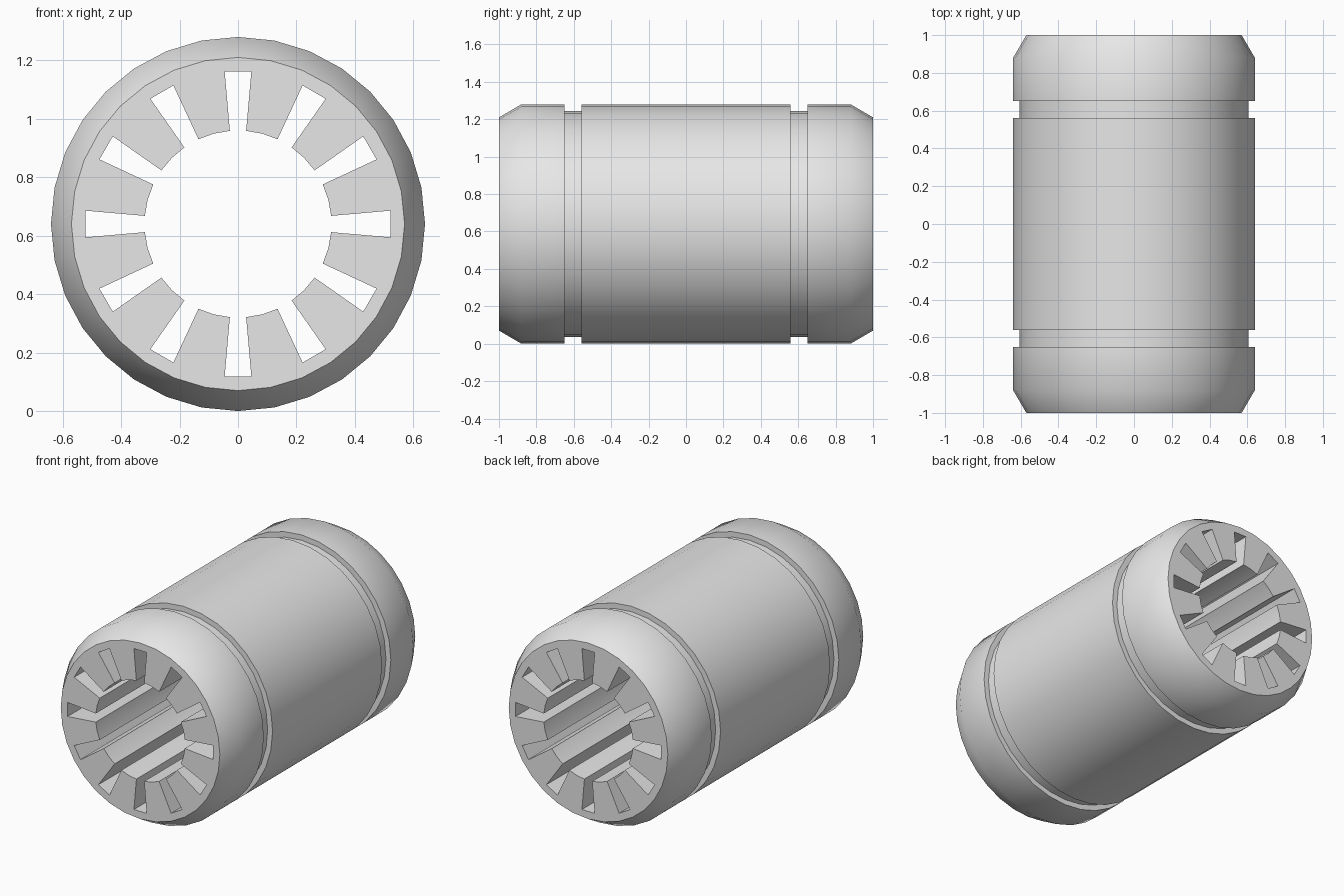
import bpy, bmesh
from math import sin, cos, radians

cube = bpy.data.objects.get("Cube")
if cube:
    bpy.data.objects.remove(cube, do_unlink=True)

RADIUS = 0.64
SIDES = 32
SLOTS = 12
BORE_R, SLOT_R = 0.32, 0.523
GROOVE_R, RIM_R = 0.605, 0.57

steel = bpy.data.materials.new("light_grey_steel")
steel.use_nodes = True
grey = (0.8, 0.8, 0.8, 1)
steel.diffuse_color = grey
steel.node_tree.nodes["Principled BSDF"].inputs["Base Color"].default_value = grey


def point(r, degrees, y):
    a = radians(degrees)
    return (r * sin(a), y, RADIUS + r * cos(a))


def add_ring(bm, outline, y):
    return [bm.verts.new(point(r, a, y)) for r, a in outline]


def bridge(bm, first, second):
    n = len(first)
    for i in range(n):
        j = (i + 1) % n
        bm.faces.new((first[i], first[j], second[j], second[i]))


def circle(r):
    return [(r, 360 * i / SIDES) for i in range(SIDES)]


bm = bmesh.new()

# Outer shell: chamfered ends and two retaining grooves
half = [(RIM_R, 1), (RADIUS, 0.88), (RADIUS, 0.65), (GROOVE_R, 0.65),
        (GROOVE_R, 0.56), (RADIUS, 0.56)]
profile = [(r, -y) for r, y in half] + half[::-1]
shell = [add_ring(bm, circle(r), y) for r, y in profile]
for a, b in zip(shell, shell[1:]):
    bridge(bm, a, b)

# Bore: tapered slots between wide teeth, running the full length
bore_outline = []
for k in range(SLOTS):
    a = 360 * k / SLOTS
    bore_outline += [(BORE_R, a - 5), (SLOT_R, a - 5), (SLOT_R, a + 5),
                     (BORE_R, a + 5), (BORE_R, a + 15)]
bore = [add_ring(bm, bore_outline, y) for y in (-1, 1)]
bridge(bm, bore[0], bore[1])

# Flat end faces between the rim and the toothed bore
for rim, teeth, side in ((shell[0], bore[0], -1), (shell[-1], bore[1], 1)):
    edges = [bm.edges.get((loop[i - 1], loop[i]))
             for loop in (rim, teeth) for i in range(len(loop))]
    bmesh.ops.triangle_fill(bm, use_beauty=True, use_dissolve=False,
                            edges=edges, normal=(0, side, 0))

bmesh.ops.recalc_face_normals(bm, faces=bm.faces)
mesh = bpy.data.meshes.new("bearing_sleeve")
bm.to_mesh(mesh)
bm.free()
mesh.materials.append(steel)

sleeve = bpy.data.objects.new("bearing_sleeve", mesh)
bpy.context.collection.objects.link(sleeve)
bpy.ops.object.select_all(action='DESELECT')
sleeve.select_set(True)
bpy.context.view_layer.objects.active = sleeve
bpy.ops.object.shade_smooth_by_angle(angle=radians(35))
